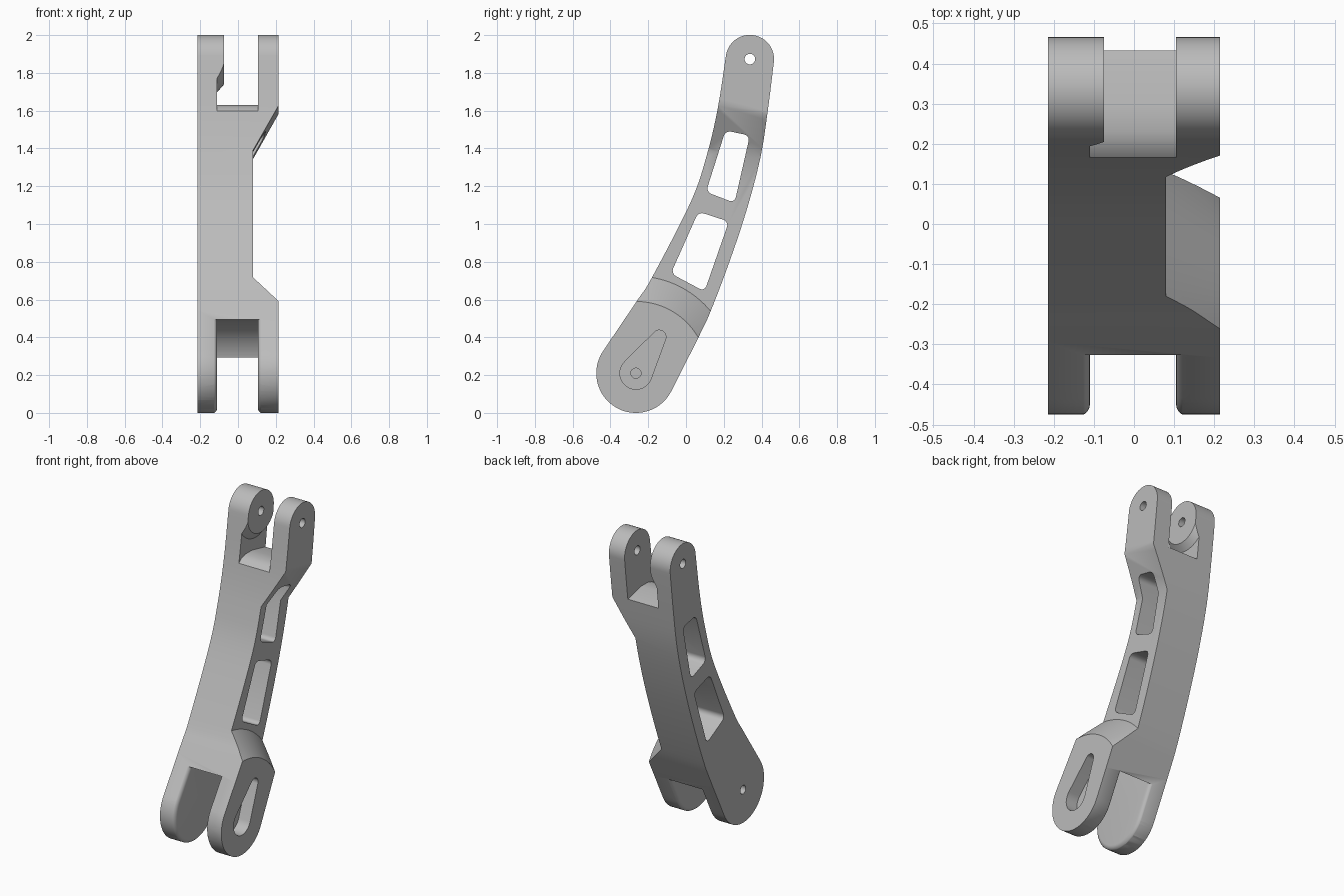
import bpy, bmesh
from math import radians, cos, sin, acos, atan2, degrees, pi
from mathutils import Matrix, Vector

if "Cube" in bpy.data.objects:
    bpy.data.objects.remove(bpy.data.objects["Cube"])

LOW_PIN, TOP_PIN = (-0.265, 0.21), (0.338, 1.873)
LOW_R, TOP_R = 0.21, 0.128
GAP_L, GAP_R, SIDE = -0.11, 0.105, 0.215

grey = bpy.data.materials.new("plain_grey")
grey.use_nodes = True
colour = (0.5, 0.5, 0.5, 1)
grey.diffuse_color = colour
grey.node_tree.nodes["Principled BSDF"].inputs["Base Color"].default_value = colour


def finish(bm, name):
    bmesh.ops.recalc_face_normals(bm, faces=bm.faces[:])
    mesh = bpy.data.meshes.new(name)
    bm.to_mesh(mesh)
    bm.free()
    mesh.materials.append(grey)
    ob = bpy.data.objects.new(name, mesh)
    bpy.context.collection.objects.link(ob)
    return ob


def prism(name, outline, x0, x1, corner=0, rim=None):
    """Extrude a (y, z) outline along x; round its corners or the rim at one x."""
    bm = bmesh.new()
    face = bm.faces.new([bm.verts.new((x0, y, z)) for y, z in outline])
    new = bmesh.ops.extrude_face_region(bm, geom=[face])["geom"]
    moved = [v for v in new if isinstance(v, bmesh.types.BMVert)]
    bmesh.ops.translate(bm, verts=moved, vec=(x1 - x0, 0, 0))
    bmesh.ops.recalc_face_normals(bm, faces=bm.faces[:])
    if corner:
        edges = [e for e in bm.edges if abs(e.verts[0].co.x - e.verts[1].co.x) > 0.01]
        bmesh.ops.bevel(bm, geom=edges, offset=corner, segments=5, profile=0.5, affect='EDGES')
    if rim is not None:
        edges = [e for e in bm.edges if all(abs(v.co.x - rim) < 1e-5 for v in e.verts)]
        bmesh.ops.bevel(bm, geom=edges, offset=0.028, segments=5, profile=0.5, affect='EDGES')
    return finish(bm, name)


def cone(name, centre, x0, r0, x1, r1, sides=64):
    """Frustum along x about a pin centre."""
    bm = bmesh.new()
    place = Matrix.Translation(((x0 + x1) / 2, *centre)) @ Matrix.Rotation(pi / 2, 4, 'Y')
    bmesh.ops.create_cone(bm, cap_ends=True, segments=sides, radius1=r0, radius2=r1,
                          depth=x1 - x0, matrix=place)
    return finish(bm, name)


def subtract(target, *cutters):
    for cutter in cutters:
        mod = target.modifiers.new("cut", 'BOOLEAN')
        mod.operation, mod.solver, mod.object = 'DIFFERENCE', 'EXACT', cutter
        bpy.context.view_layer.objects.active = target
        bpy.ops.object.modifier_apply(modifier=mod.name)
        bpy.data.objects.remove(cutter)
    return target


def arc(centre, r, a0, a1, n):
    angles = [radians(a0 + (a1 - a0) * i / n) for i in range(n + 1)]
    return [(centre[0] + r * cos(a), centre[1] + r * sin(a)) for a in angles]


def spline(points, steps=5):
    """Catmull-Rom samples strictly between the first and last points."""
    p = [Vector(q) for q in [points[0], *points, points[-1]]]
    out = []
    for a, b, c, d in zip(p, p[1:], p[2:], p[3:]):
        for i in range(steps):
            t = i / steps
            out.append(tuple(0.5 * (2 * b + (c - a) * t + (2 * a - 5 * b + 4 * c - d) * t ** 2
                                    + (3 * b - a - 3 * c + d) * t ** 3)))
    return out[1:]


def arm_outline(grow=0.0):
    low = arc(LOW_PIN, LOW_R + grow, 144, 333, 36)
    top = arc(TOP_PIN, TOP_R + grow, -7, 172, 28)
    back = [(0.066, 0.40), (0.13, 0.537), (0.23, 0.80), (0.322, 1.077), (0.394, 1.352), (0.433, 1.6)]
    front = [(0.167, 1.606), (0.108, 1.357), (0.024, 1.114), (-0.18, 0.717), (-0.262, 0.59)]
    back = [(y + grow, z) for y, z in back]
    front = [(y - grow, z) for y, z in front]
    return (low + spline([low[-1], *back, top[0]])
            + top + spline([top[-1], *front, low[0]]))


# Curved arm body
arm = prism("link_arm", arm_outline(), -SIDE, SIDE)

# Side recess: sloped shoulder around the lower pin, straight ramp below the upper prong
recess = prism("recess_cutter", [(-1, 0.25), (1, 0.25), (1, 1.8), (-1, 1.8)], 0.08, 0.4)
shoulder = cone("shoulder", LOW_PIN, 0.06, 0.534, 0.45, 0.147, 96)
ramp = prism("ramp", [(-1.2, 0), (1.2, 0), (1.2, 1), (-1.2, 1)], 0, 0.5)
for v in ramp.data.vertices:
    base = 1.215 + 1.815 * v.co.x - 0.17 * (v.co.y - 0.3)
    v.co.z = base if v.co.z < 0.5 else 3
subtract(arm, subtract(recess, shoulder, ramp))

# Lower fork gap with rounded inner prong edges
gap = cone("lower_gap_cutter", LOW_PIN, GAP_L - 0.04, 0.29, GAP_R + 0.04, 0.29, 96)
left_prong = prism("left_prong", arm_outline(0.003), -0.3, GAP_L, rim=GAP_L)
right_prong = prism("right_prong", arm_outline(0.003), GAP_R, 0.3, rim=GAP_R)
subtract(arm, subtract(gap, left_prong, right_prong))

# Upper fork gap with a flared pin boss on one prong
floor = [(-0.1, 1.56), (0.165, 1.597), (0.19, 1.618), (0.23, 1.63), (0.3, 1.63), (0.43, 1.6), (0.7, 1.54)]
fork = prism("upper_gap_cutter", floor + [(0.7, 2.3), (-0.1, 2.3)], GAP_L, GAP_R)
boss = cone("boss", TOP_PIN, GAP_L - 0.02, 0.198, -0.075, 0.135)
subtract(arm, subtract(fork, boss))

# Lightening windows
windows = [[(0.209, 1.495), (0.338, 1.468), (0.257, 1.112), (0.106, 1.17)],
           [(0.066, 1.065), (0.227, 1.013), (0.098, 0.643), (-0.08, 0.738)]]
for outline in windows:
    subtract(arm, prism("window_cutter", outline, -0.4, 0.4, corner=0.03))

# Keyhole pocket on the outer face of the lower prong
slot_end, big, small = (-0.142, 0.402), 0.085, 0.036
dy, dz = slot_end[0] - LOW_PIN[0], slot_end[1] - LOW_PIN[1]
aim = degrees(atan2(dz, dy))
spread = degrees(acos((big - small) / (dy * dy + dz * dz) ** 0.5))
keyhole = (arc(LOW_PIN, big, aim + spread, aim - spread + 360, 32)
           + arc(slot_end, small, aim - spread, aim + spread, 16))
subtract(arm, prism("keyhole_cutter", keyhole, 0.135, 0.3))

# Pin holes: through the upper fork, through the pocket floor, blind on the other prong
subtract(arm,
         cone("top_pin_cutter", TOP_PIN, -0.4, 0.028, 0.4, 0.028, 32),
         cone("pocket_pin_cutter", LOW_PIN, 0.0, 0.027, 0.3, 0.027, 32),
         cone("blind_pin_cutter", LOW_PIN, -0.4, 0.027, -0.13, 0.027, 32))

# Smooth shading with sharp edges kept
bpy.ops.object.select_all(action='DESELECT')
arm.select_set(True)
bpy.context.view_layer.objects.active = arm
bpy.ops.object.shade_smooth_by_angle(angle=radians(30))
